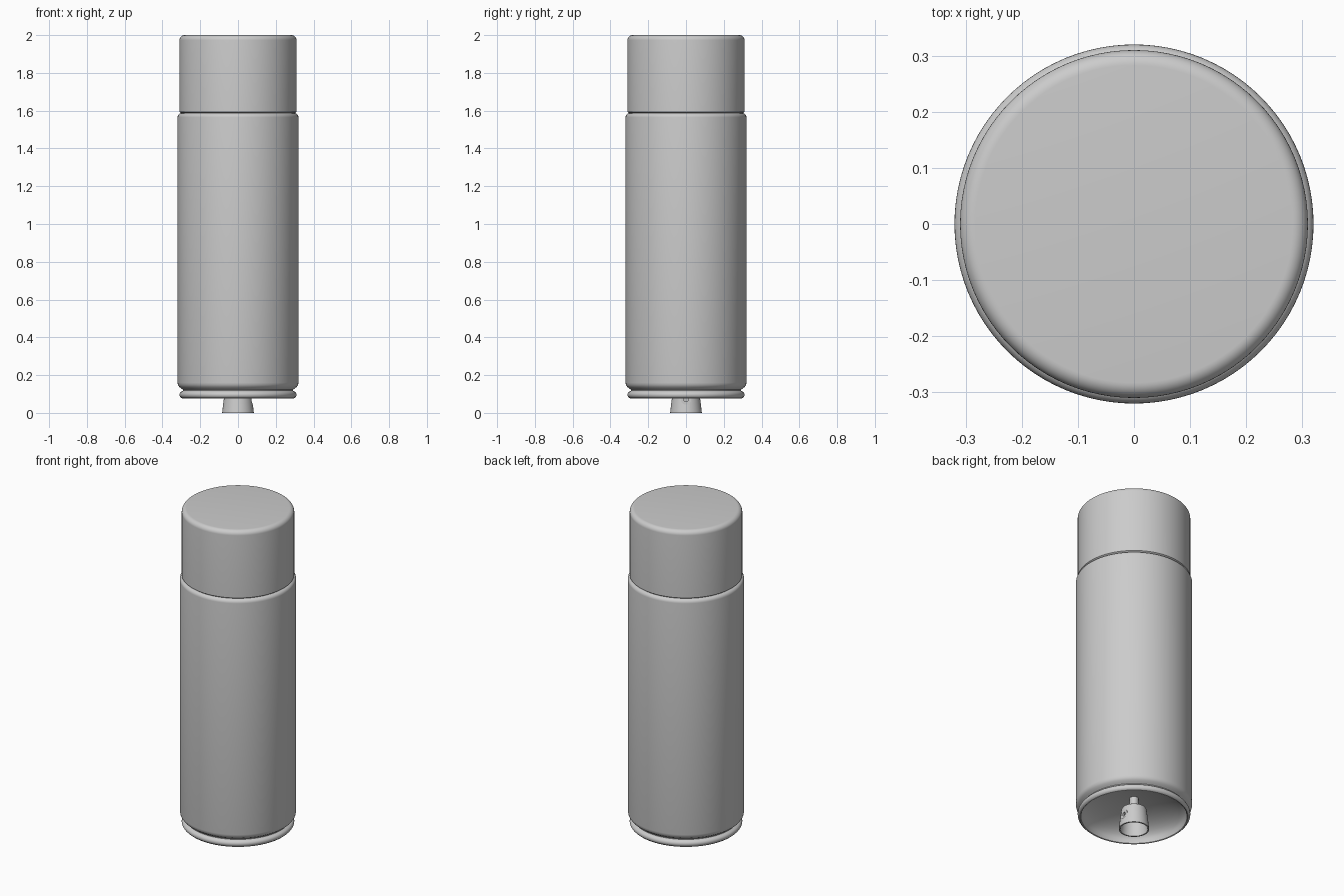
import bpy, math

if "Cube" in bpy.data.objects:
    bpy.data.objects.remove(bpy.data.objects["Cube"], do_unlink=True)

# One plain grey for the whole can
GREY = (0.6, 0.6, 0.6, 1)
grey = bpy.data.materials.new("plain grey")
grey.use_nodes = True
grey.diffuse_color = GREY
grey.node_tree.nodes["Principled BSDF"].inputs["Base Color"].default_value = GREY


def arc(cr, cz, rad, a0, a1, n=6):
    """Points (r, z) along an arc, angles in degrees."""
    angles = [math.radians(a0 + (a1 - a0) * i / n) for i in range(n + 1)]
    return [(cr + rad * math.cos(a), cz + rad * math.sin(a)) for a in angles]


def smooth(ob, angle=35):
    bpy.ops.object.select_all(action="DESELECT")
    ob.select_set(True)
    bpy.context.view_layer.objects.active = ob
    bpy.ops.object.shade_smooth_by_angle(angle=math.radians(angle))


def lathe(name, profile, sides=96, closed=False):
    """Spin an (r, z) profile, listed bottom to top on the outside, about z."""
    verts, rings = [], []
    for r, z in profile:
        start = len(verts)
        if r < 1e-6:
            verts.append((0, 0, z))
            rings.append([start] * sides)
        else:
            verts += [(r * math.cos(math.tau * i / sides),
                       r * math.sin(math.tau * i / sides), z) for i in range(sides)]
            rings.append(list(range(start, start + sides)))
    faces = []
    pairs = list(zip(rings, rings[1:])) + ([(rings[-1], rings[0])] if closed else [])
    for a, b in pairs:
        for i in range(sides):
            j = (i + 1) % sides
            faces.append(tuple(dict.fromkeys((a[i], a[j], b[j], b[i]))))
    mesh = bpy.data.meshes.new(name)
    mesh.from_pydata(verts, [], faces)
    mesh.materials.append(grey)
    ob = bpy.data.objects.new(name, mesh)
    bpy.context.collection.objects.link(ob)
    smooth(ob)
    return ob


# Can body: domed underside, rolled rim, groove, straight wall, rounded shoulder
dome = [(0.29 * math.sin(math.radians(a)), 0.085 + 0.11 * math.cos(math.radians(a)))
        for a in range(0, 91, 9)]
body = (dome
        + [(0.292, 0.079), (0.297, 0.076)]
        + arc(0.291, 0.096, 0.019, -70, 70, 8)
        + [(0.291, 0.118), (0.292, 0.123), (0.300, 0.129), (0.311, 0.137),
           (0.318, 0.148), (0.320, 0.160)]
        + arc(0.298, 1.565, 0.022, 0, 90)
        + [(0, 1.587)])
lathe("can_body", body)

# Cap with rounded top edge
cap = ([(0, 1.588), (0.302, 1.588), (0.310, 1.594)]
       + arc(0.283, 1.973, 0.027, 0, 90, 8) + [(0, 2.0)])
lathe("cap", cap)

# Hollow tapered spray button under the can
button = lathe("spray_button",
               [(0, 0.105), (0.064, 0.105), (0.076, 0.0), (0.084, 0.0), (0.070, 0.118)]
               + arc(0.061, 0.118, 0.009, 0, 90, 4) + [(0, 0.127)], 48)

# Round outlet hole on the +x side of the button
bpy.ops.mesh.primitive_cylinder_add(vertices=32, radius=0.027, depth=0.06,
                                    location=(0.08, 0, 0.07),
                                    rotation=(0, math.pi / 2, 0))
cutter = bpy.context.object
cutter.name = "outlet_cutter"
cutter.hide_render = True
cut = button.modifiers.new("outlet", "BOOLEAN")
cut.object = cutter
cut.operation = "DIFFERENCE"
cut.solver = "EXACT"
bpy.context.view_layer.objects.active = button
bpy.ops.object.modifier_apply(modifier=cut.name)
bpy.data.objects.remove(cutter, do_unlink=True)
smooth(button)

# Small outlet ring sunk into the hole
outlet = lathe("outlet_ring", [(0.027, -0.006), (0.027, 0.006), (0.011, 0.006),
                               (0.011, -0.006)], 32, closed=True)
outlet.rotation_euler = (0, math.pi / 2, 0)
outlet.location = (0.066, 0, 0.07)

# Stem joining the button to the underside
lathe("valve_stem", [(0, 0.120), (0.025, 0.120), (0.025, 0.198), (0, 0.198)], 24)
